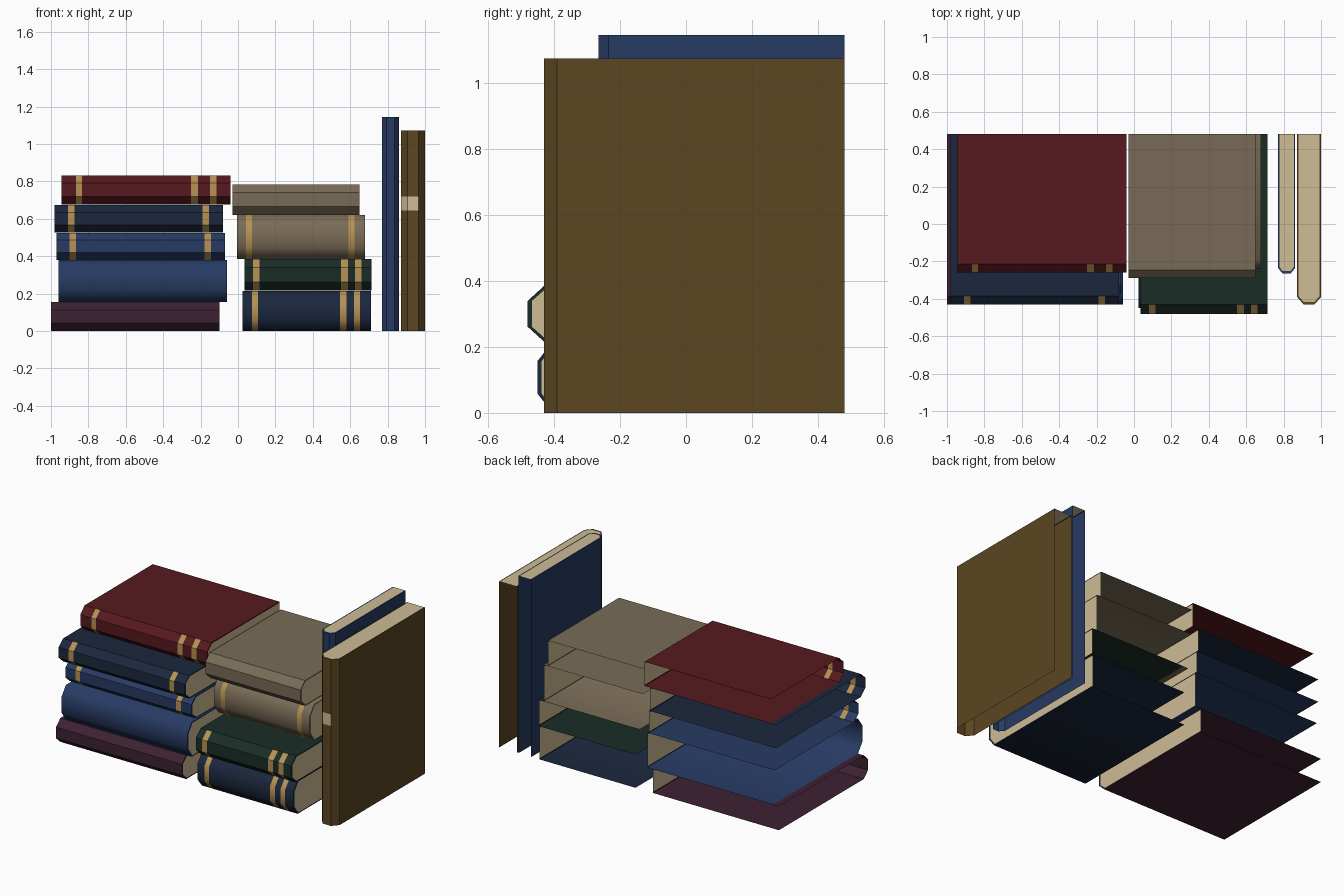
import bpy
from mathutils import Vector

cube = bpy.data.objects.get("Cube")
if cube:
    bpy.data.objects.remove(cube, do_unlink=True)

BACK = 0.48


def material(name, *srgb):
    color = [c ** 2.2 for c in srgb] + [1]
    mat = bpy.data.materials.new(name)
    mat.use_nodes = True
    mat.diffuse_color = color
    bsdf = mat.node_tree.nodes["Principled BSDF"]
    bsdf.inputs["Base Color"].default_value = color
    bsdf.inputs["Roughness"].default_value = 0.8
    return mat


red = material("red cloth", .34, .12, .14)
navy = material("navy cloth", .13, .17, .25)
blue = material("blue cloth", .17, .24, .39)
plum = material("plum cloth", .25, .15, .21)
green = material("green cloth", .125, .19, .165)
tan = material("tan cloth", .47, .42, .34)
brown = material("brown cloth", .36, .28, .15)
gold = material("gold band", .71, .57, .33)
paper = material("paper", .80, .73, .58)


def profile(front, thick, chamfer, side=0.0, spine=0.0):
    """Open cover section from back bottom, round the spine, to back top."""
    y, c = front + spine, front + chamfer + spine / 2
    lo, hi = side, thick - side
    cut = thick * 0.27
    return [(BACK, lo), (c, lo), (y, cut), (y, thick - cut), (c, hi), (BACK, hi)]


def book(name, cloth, start, end, low, high, front, bands=(), band_mat=gold,
         facets=(1, 2, 3), chamfer=0.045, smooth=False, upright=False):
    """Folded cover, open at the back and one end, with a page face at the other."""
    low, high = low + 0.0008, high - 0.0008
    if upright:
        low, high = low - 0.0008, high + 0.0008

    def place(along, y, h):
        return Vector((high - h, y, along)) if upright else Vector((along, y, low + h))

    section = profile(front, high - low, chamfer)
    inner = profile(front, high - low, chamfer, 0.007, 0.013)
    stations = sorted([start, end] + [v for b in bands for v in b])
    n = len(section)
    verts = [place(s, y, h) for s in stations for y, h in section]
    faces, slots = [], []

    # Cover and spine strips
    for i in range(len(stations) - 1):
        banded = any(b[0] == stations[i] for b in bands)
        for j in range(n - 1):
            a, d = i * n + j, (i + 1) * n + j
            faces.append((a, d, d + 1, a + 1))
            slots.append(1 if banded and j in facets else 0)

    # Cover rim and page end
    outer = len(verts)
    verts += [place(end, y, h) for y, h in section]
    rim = len(verts)
    verts += [place(end, y, h) for y, h in inner]
    for j in range(n - 1):
        faces.append((outer + j, rim + j, rim + j + 1, outer + j + 1))
        slots.append(0)
    faces.append(tuple(reversed(range(rim, rim + n))))
    slots.append(2)

    mesh = bpy.data.meshes.new(name)
    mesh.from_pydata(verts, [], faces)
    for mat in (cloth, band_mat, paper):
        mesh.materials.append(mat)
    for poly, slot in zip(mesh.polygons, slots):
        poly.material_index = slot
        poly.use_smooth = smooth and slot != 2
    mesh.update()
    obj = bpy.data.objects.new(name, mesh)
    bpy.context.collection.objects.link(obj)
    return obj


# Left stack, bottom to top
book("plum_book", plum, -1.0, -.10, 0, .155, -.43)
book("thick_blue_book", blue, -.96, -.06, .155, .38, -.43, smooth=True)
book("thin_blue_book", blue, -.97, -.07, .38, .525, -.375,
     [(-.90, -.865), (-.18, -.145)])
book("left_navy_book", navy, -.98, -.08, .525, .675, -.43,
     [(-.91, -.875), (-.19, -.155)])
book("red_book", red, -.945, -.04, .675, .833, -.26,
     [(-.866, -.834), (-.25, -.215), (-.15, -.115)])

# Right stack, bottom to top
book("right_navy_book", navy, .025, .71, 0, .215, -.45,
     [(.075, .107), (.545, .58), (.62, .652)], smooth=True)
book("green_book", green, .035, .715, .215, .385, -.48,
     [(.08, .115), (.55, .587), (.625, .66)], chamfer=.05)
book("lower_tan_book", tan, -.005, .68, .385, .62, -.24,
     [(.043, .075), (.59, .622)], smooth=True)
book("upper_tan_book", tan, -.03, .65, .62, .785, -.29)

# Standing books
book("standing_blue_book", blue, 0, 1.145, .77, .862, -.265,
     chamfer=.03, upright=True)
book("standing_brown_book", brown, 0, 1.073, .872, 1.0, -.43, [(.645, .72)],
     band_mat=paper, facets=(2, 3), chamfer=.04, upright=True)
